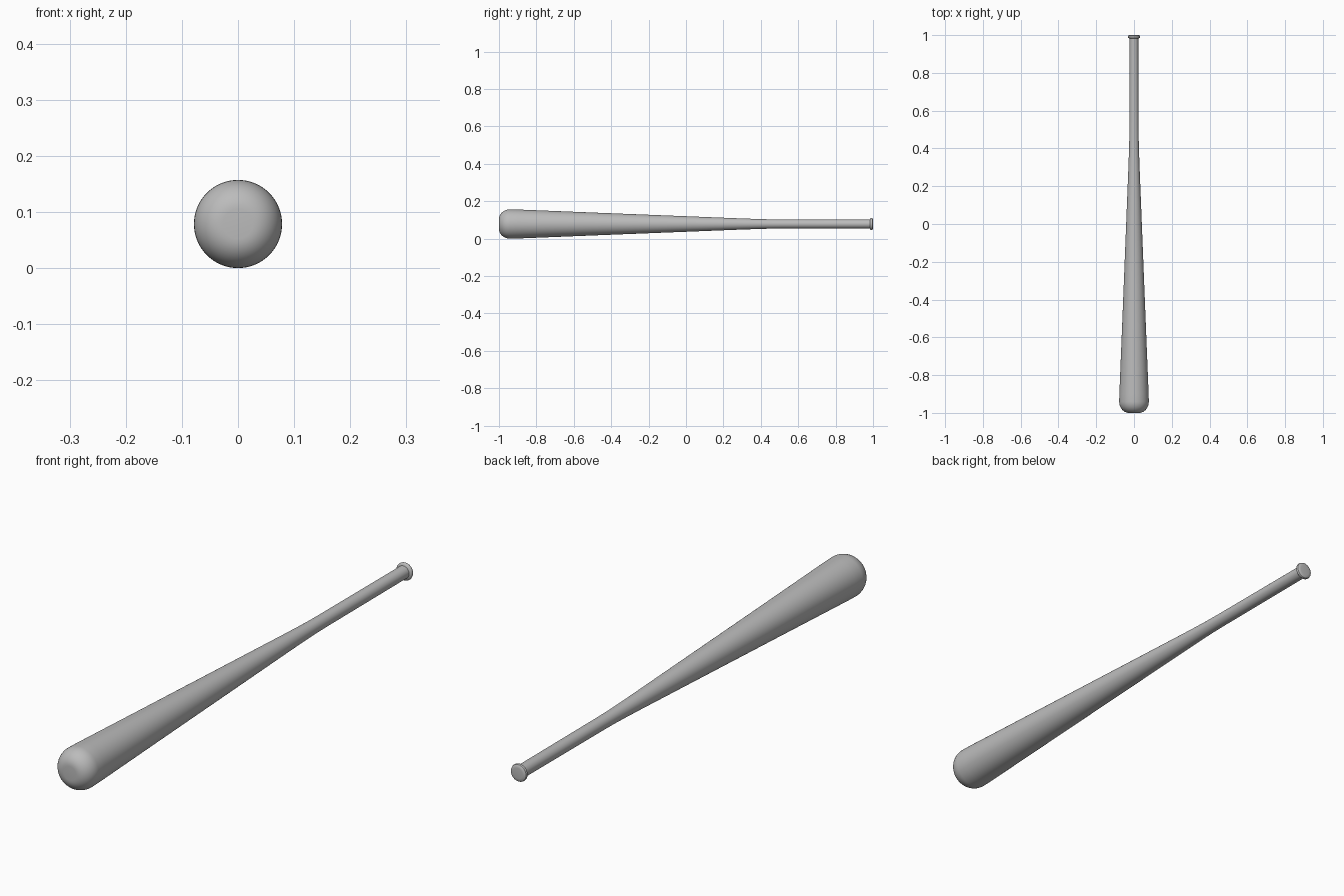
import bpy, bmesh, math

if "Cube" in bpy.data.objects:
    bpy.data.objects.remove(bpy.data.objects["Cube"])

CENTRE_Z = 0.0785
SIDES = 64

grey = bpy.data.materials.new("bat grey")
grey.diffuse_color = (0.5, 0.5, 0.5, 1)
grey.use_nodes = True
grey.node_tree.nodes["Principled BSDF"].inputs["Base Color"].default_value = grey.diffuse_color


def lathe(name, profile):
    """Spin a (y, radius) profile around the bat axis, capping both ends."""
    bm = bmesh.new()
    rings = []
    for y, r in profile:
        rings.append([bm.verts.new((r * math.cos(2 * math.pi * i / SIDES), y,
                                    CENTRE_Z + r * math.sin(2 * math.pi * i / SIDES)))
                      for i in range(SIDES)])
    for a, b in zip(rings, rings[1:]):
        for i in range(SIDES):
            j = (i + 1) % SIDES
            bm.faces.new((a[i], a[j], b[j], b[i]))
    bm.faces.new(rings[0])
    bm.faces.new(rings[-1])
    bmesh.ops.recalc_face_normals(bm, faces=bm.faces)
    me = bpy.data.meshes.new(name)
    bm.to_mesh(me)
    bm.free()
    me.materials.append(grey)
    ob = bpy.data.objects.new(name, me)
    bpy.context.collection.objects.link(ob)
    bpy.ops.object.select_all(action='DESELECT')
    ob.select_set(True)
    bpy.context.view_layer.objects.active = ob
    bpy.ops.object.shade_smooth_by_angle(angle=math.radians(35))


# Rounded barrel end, then the long taper, handle and knob
barrel_end = [(-0.94 - 0.06 * math.cos(t), 0.0265 + 0.052 * math.sin(t))
              for t in (math.pi / 2 * k / 10 for k in range(11))]
taper = [(-0.90, 0.0775), (-0.5, 0.0613), (0.0, 0.0415), (0.3, 0.0296),
         (0.38, 0.0268), (0.44, 0.0251), (0.52, 0.0243)]
handle = [(0.975, 0.0235), (0.983, 0.0240)]
knob = [(0.985, 0.0300), (0.988, 0.0325), (0.992, 0.0330),
        (0.996, 0.0315), (0.999, 0.0270), (1.0, 0.0200)]
lathe("baseball_bat", barrel_end + taper + handle + knob)
